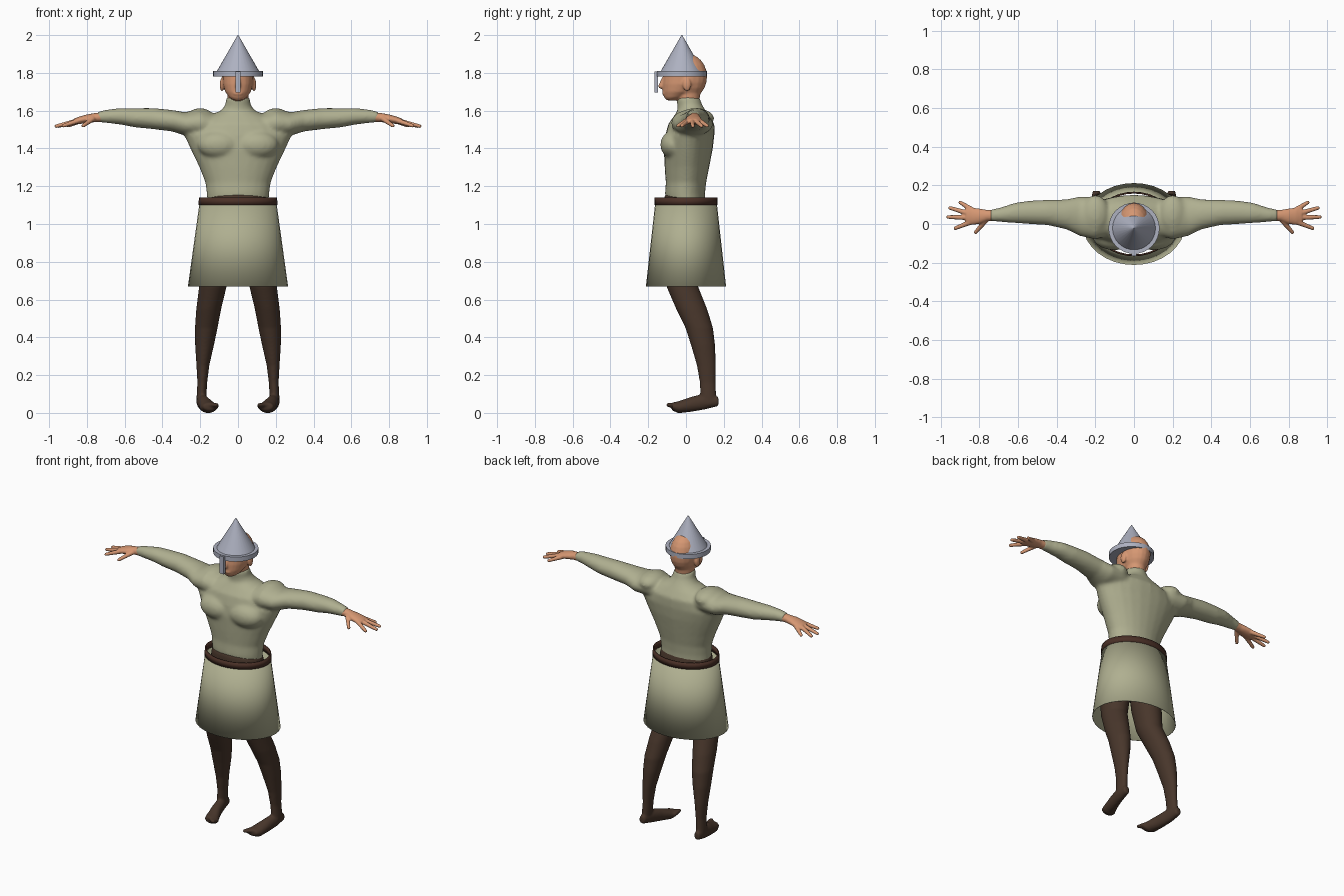
import bpy, bmesh, math
from mathutils import Matrix, Vector

cube = bpy.data.objects.get("Cube")
if cube:
    bpy.data.objects.remove(cube, do_unlink=True)


def material(name, rgb):
    m = bpy.data.materials.new(name)
    m.use_nodes = True
    m.diffuse_color = (*rgb, 1)
    m.node_tree.nodes["Principled BSDF"].inputs["Base Color"].default_value = (*rgb, 1)
    return m


CLOTH = material("sage cloth", (0.43, 0.43, 0.28))
SKIN = material("tan skin", (0.67, 0.31, 0.17))
STEEL = material("grey steel", (0.42, 0.44, 0.53))
LEGGING = material("dark brown legging", (0.065, 0.037, 0.024))
LEATHER = material("brown leather", (0.07, 0.03, 0.02))


def loft(bm, axis, rings, side=1, n=24):
    """Closed loft of ellipses; each ring is (position, centre u, centre v, radius u, radius v)."""
    loops = []
    for t, u, v, ru, rv in rings:
        loop = []
        for i in range(n):
            a = math.tau * i / n
            p, q = u + ru * math.cos(a), v + rv * math.sin(a)
            x, y, z = {"x": (t, p, q), "y": (p, t, q), "z": (p, q, t)}[axis]
            loop.append(bm.verts.new((side * x, y, z)))
        loops.append(loop)
    for a, b in zip(loops, loops[1:]):
        for i in range(n):
            j = (i + 1) % n
            bm.faces.new((a[i], a[j], b[j], b[i]))
    bm.faces.new(loops[0])
    bm.faces.new(loops[-1])


def ball(bm, centre, radii):
    m = Matrix.Translation(centre) @ Matrix.Diagonal((*radii, 1))
    bmesh.ops.create_uvsphere(bm, u_segments=20, v_segments=12, radius=1, matrix=m)


def digit(bm, start, end, r1, r2):
    """Tapered rounded finger or toe."""
    a, b = Vector(start), Vector(end)
    d = b - a
    m = Matrix.Translation((a + b) / 2) @ d.to_track_quat("Z", "Y").to_matrix().to_4x4()
    bmesh.ops.create_cone(bm, cap_ends=True, segments=12, radius1=r1, radius2=r2, depth=d.length, matrix=m)
    ball(bm, a, (r1,) * 3)
    ball(bm, b, (r2,) * 3)


def make(name, bm, mat):
    bmesh.ops.recalc_face_normals(bm, faces=bm.faces)
    mesh = bpy.data.meshes.new(name)
    bm.to_mesh(mesh)
    bm.free()
    mesh.materials.append(mat)
    ob = bpy.data.objects.new(name, mesh)
    bpy.context.collection.objects.link(ob)
    return ob


def organic(name, bm, mat, voxel, smooth, mirror=False):
    """Fuse overlapping volumes into one smooth skin."""
    ob = make(name, bm, mat)
    r = ob.modifiers.new("fuse", "REMESH")
    r.mode, r.voxel_size, r.use_smooth_shade = "VOXEL", voxel, True
    s = ob.modifiers.new("soften", "SMOOTH")
    s.factor, s.iterations = 0.5, smooth
    if mirror:
        ob.modifiers.new("mirror", "MIRROR").use_mirror_merge = False
    return ob


def turned(name, mat, z0, z1, r0, r1, y=0, sy=1, caps=True, wall=0, n=32):
    bm = bmesh.new()
    m = Matrix.Translation((0, y, (z0 + z1) / 2)) @ Matrix.Diagonal((1, sy, 1, 1))
    bmesh.ops.create_cone(bm, cap_ends=caps, segments=n, radius1=r0, radius2=r1, depth=z1 - z0, matrix=m)
    ob = make(name, bm, mat)
    bpy.ops.object.select_all(action="DESELECT")
    ob.select_set(True)
    bpy.context.view_layer.objects.active = ob
    bpy.ops.object.shade_smooth_by_angle(angle=math.radians(35))
    if wall:
        ob.modifiers.new("wall", "SOLIDIFY").thickness = wall
    return ob


# Tunic: torso, collar, shoulders, chest and sleeves
bm = bmesh.new()
loft(bm, "z", [
    (1.08, 0, 0, .16, .10), (1.16, 0, -.005, .166, .106), (1.22, 0, 0, .173, .107),
    (1.30, 0, .005, .205, .118), (1.40, 0, .012, .253, .13), (1.47, 0, .02, .285, .13),
    (1.53, 0, .028, .25, .122), (1.57, 0, .03, .17, .095), (1.60, 0, .03, .09, .075),
    (1.63, 0, .02, .068, .066), (1.67, 0, .01, .062, .063)])
for side in (-1, 1):
    loft(bm, "x", [
        (.12, .03, 1.52, .09, .06), (.20, .03, 1.535, .11, .073), (.28, .04, 1.53, .103, .062),
        (.35, .05, 1.547, .078, .057), (.45, .06, 1.558, .066, .056), (.55, .06, 1.563, .06, .051),
        (.62, .057, 1.57, .052, .044), (.70, .047, 1.57, .036, .035), (.745, .045, 1.567, .031, .027)], side)
    ball(bm, (side * .2, .05, 1.56), (.075, .1, .053))
    ball(bm, (side * .1, -.066, 1.42), (.115, .07, .075))
organic("tunic", bm, CLOTH, .01, 8)

# Hands
bm = bmesh.new()
loft(bm, "x", [
    (.71, .045, 1.567, .029, .026), (.76, .044, 1.563, .029, .024), (.80, .04, 1.557, .04, .023),
    (.84, .04, 1.549, .045, .02), (.87, .04, 1.542, .04, .015)])
for start, end in [
        ((.77, .015, 1.555), (.82, -.043, 1.52)), ((.85, .008, 1.545), (.925, -.022, 1.52)),
        ((.86, .033, 1.543), (.962, .036, 1.518)), ((.86, .056, 1.543), (.952, .083, 1.518)),
        ((.835, .072, 1.546), (.9, .112, 1.52))]:
    digit(bm, start, end, .014, .010)
organic("hands", bm, SKIN, .005, 4, mirror=True)

# Head with jaw, neck, nose and ears
bm = bmesh.new()
ball(bm, (0, .004, 1.78), (.084, .108, .122))
loft(bm, "z", [
    (1.655, 0, -.075, .026, .028), (1.67, 0, -.063, .047, .053), (1.70, 0, -.04, .068, .083),
    (1.74, 0, -.022, .08, .102), (1.80, 0, -.012, .083, .105)])
loft(bm, "z", [(1.60, 0, .02, .054, .055), (1.66, 0, .012, .056, .06), (1.75, 0, .02, .06, .064)])
digit(bm, (0, -.115, 1.775), (0, -.132, 1.73), .011, .015)
ball(bm, (0, -.115, 1.692), (.026, .011, .012))
for side in (-1, 1):
    ball(bm, (side * .085, .005, 1.738), (.012, .022, .036))
organic("head", bm, SKIN, .006, 4)

# Legs with bare-shaped feet
bm = bmesh.new()
loft(bm, "z", [
    (.95, .1, -.02, .09, .1), (.80, .12, -.03, .085, .095), (.67, .133, -.02, .073, .084),
    (.55, .155, .03, .066, .082), (.45, .168, .07, .06, .073), (.36, .177, .09, .05, .064),
    (.25, .186, .108, .034, .05), (.16, .189, .115, .026, .042), (.09, .193, .118, .026, .042),
    (.045, .195, .122, .025, .042)])
loft(bm, "y", [
    (.172, .196, .06, .02, .024), (.10, .19, .06, .03, .042), (.03, .176, .046, .035, .04),
    (-.04, .156, .03, .044, .032), (-.075, .146, .034, .04, .02)])
for i in range(5):
    x, y = .118 + .016 * i, .011 * i
    digit(bm, (x, y - .05, .033), (x - .004, y - .094, .042), .015 - .001 * i, .012 - .001 * i)
organic("legs", bm, LEGGING, .007, 4, mirror=True)

# Hips under the skirt
bm = bmesh.new()
loft(bm, "z", [
    (.86, 0, -.01, .17, .11), (1.0, 0, 0, .18, .13), (1.10, 0, -.004, .172, .115),
    (1.14, 0, -.008, .164, .108), (1.16, 0, -.01, .14, .098)])
organic("hips", bm, LEGGING, .012, 3)

# Skirt and belt
turned("skirt", CLOTH, .67, 1.11, .265, .204, sy=.8, caps=False, wall=.003)
turned("belt", LEATHER, 1.10, 1.14, .209, .207, sy=.8, caps=False, wall=.008)

# Helmet: cone, brim and nose guard
turned("helmet_cone", STEEL, 1.80, 2.0, .117, .002, y=-.022)
turned("helmet_brim", STEEL, 1.78, 1.81, .132, .132, y=-.022)
bm = bmesh.new()
bmesh.ops.create_cube(bm, size=1, matrix=Matrix.Translation((0, -.157, 1.752)) @ Matrix.Diagonal((.028, .018, .112, 1)))
make("nose_guard", bm, STEEL)
